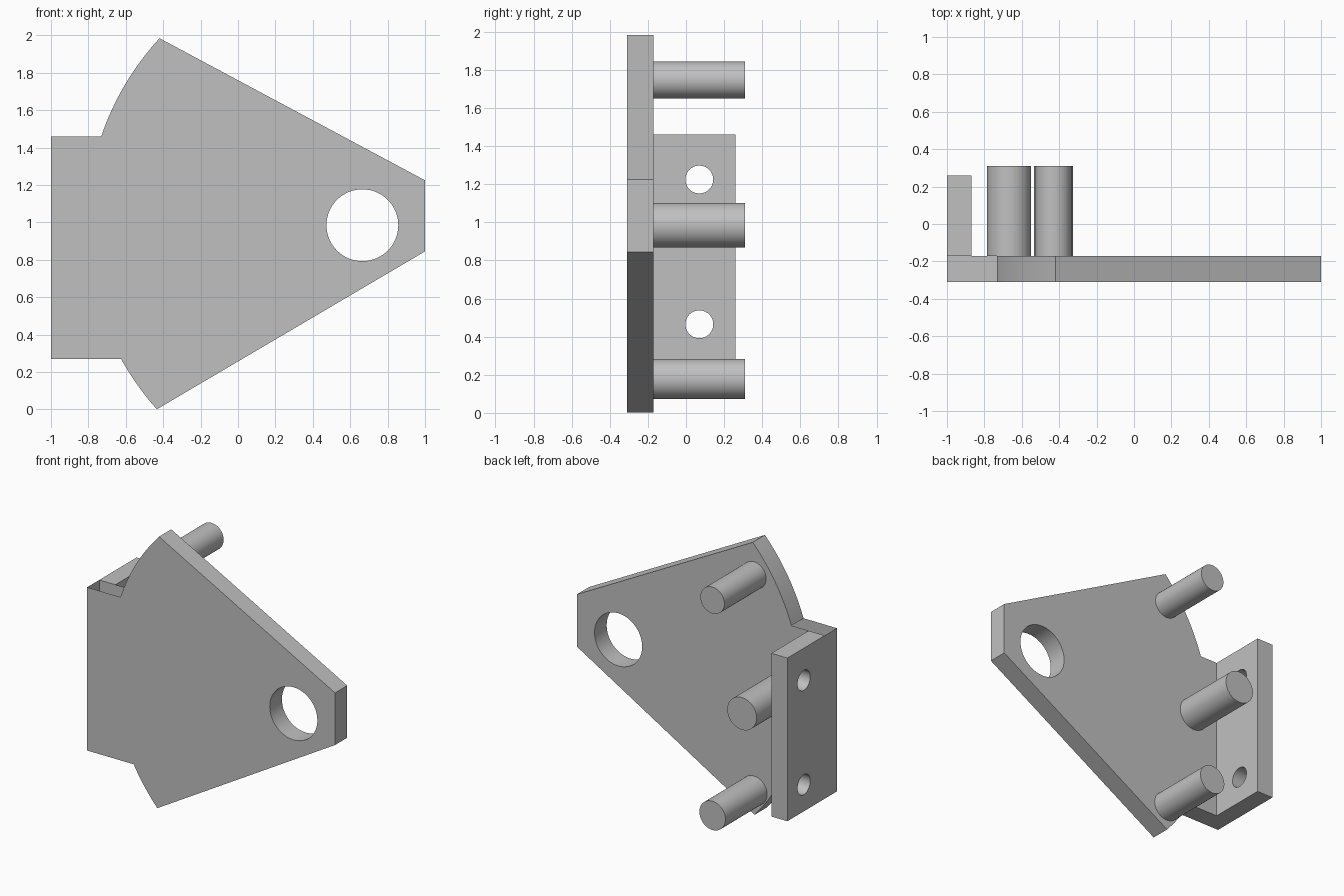
import bpy
import bmesh
from math import atan2, cos, sin, pi, radians
from mathutils import Matrix

cube = bpy.data.objects.get("Cube")
if cube:
    bpy.data.objects.remove(cube, do_unlink=True)

FRONT, BACK = -0.31, -0.17          # plate thickness
FLANGE_BACK, PEG_BACK = 0.26, 0.31
INNER = -0.87                       # inner side of the flange
LOW, HIGH = 0.27, 1.46              # flange height range
PIVOT, ARC_R = (0.665, 0.985), 1.475

grey = bpy.data.materials.new("plain grey")
grey.use_nodes = True
grey.diffuse_color = (0.53, 0.53, 0.53, 1)
grey.node_tree.nodes["Principled BSDF"].inputs["Base Color"].default_value = grey.diffuse_color


def make_object(name, bm):
    mesh = bpy.data.meshes.new(name)
    bm.to_mesh(mesh)
    bm.free()
    mesh.materials.append(grey)
    obj = bpy.data.objects.new(name, mesh)
    bpy.context.collection.objects.link(obj)
    return obj


def cylinder(name, radius, centre, length, axis):
    bm = bmesh.new()
    bmesh.ops.create_cone(bm, cap_ends=True, segments=64, radius1=radius,
                          radius2=radius, depth=length,
                          matrix=Matrix.Translation(centre) @ Matrix.Rotation(pi / 2, 4, axis))
    return make_object(name, bm)


def activate(obj):
    bpy.ops.object.select_all(action='DESELECT')
    obj.select_set(True)
    bpy.context.view_layer.objects.active = obj


def smooth(obj):
    activate(obj)
    bpy.ops.object.shade_smooth_by_angle(angle=radians(30))


def arc(start, end, steps):
    """Points on the rim circle between two (x, z) points."""
    a, b = [atan2(p[1] - PIVOT[1], p[0] - PIVOT[0]) for p in (start, end)]
    angles = [a + (b - a) * i / steps for i in range(steps + 1)]
    return [(PIVOT[0] + ARC_R * cos(t), PIVOT[1] + ARC_R * sin(t)) for t in angles]


def push_back(bm, faces, distance):
    new = bmesh.ops.extrude_face_region(bm, geom=faces)["geom"]
    bmesh.ops.translate(bm, vec=(0, distance, 0),
                        verts=[v for v in new if isinstance(v, bmesh.types.BMVert)])
    return [f for f in new if isinstance(f, bmesh.types.BMFace)]


# Sector plate and mounting flange, as one bracket
bm = bmesh.new()
outline = ([(INNER, HIGH)] + arc((-0.73, HIGH), (-0.42, 1.985), 16)
           + [(1, 1.225), (1, 0.845)] + arc((-0.435, 0), (-0.625, LOW), 10)
           + [(INNER, LOW)])
body = [bm.verts.new((x, FRONT, z)) for x, z in outline]
edge = [bm.verts.new((-1, FRONT, z)) for z in (LOW, HIGH)]
faces = [bm.faces.new(body), bm.faces.new([body[0], body[-1]] + edge)]
backs = push_back(bm, faces, BACK - FRONT)
strip = min(backs, key=lambda f: f.calc_center_median().x)
push_back(bm, [strip], FLANGE_BACK - BACK)
bmesh.ops.recalc_face_normals(bm, faces=bm.faces)
bmesh.ops.dissolve_limit(bm, angle_limit=radians(0.5), verts=bm.verts, edges=bm.edges)
bracket = make_object("bracket_plate", bm)

# Pivot hole and two flange bolt holes
cutters = [cylinder("pivot_cutter", 0.192, (PIVOT[0], -0.24, PIVOT[1]), 0.4, 'X')]
for z in (0.465, 1.225):
    cutters.append(cylinder("bolt_cutter", 0.073, (-0.935, 0.07, z), 0.3, 'Y'))
for cutter in cutters:
    cutter.hide_render = True
    activate(bracket)
    cut = bracket.modifiers.new("hole", 'BOOLEAN')
    cut.operation, cut.solver, cut.object = 'DIFFERENCE', 'EXACT', cutter
    bpy.ops.object.modifier_apply(modifier=cut.name)
    bpy.data.objects.remove(cutter, do_unlink=True)
smooth(bracket)

# Round pegs on the back of the plate
for name, x, z, radius in (("upper_peg", -0.43, 1.748, 0.097),
                           ("middle_peg", -0.668, 0.985, 0.118),
                           ("lower_peg", -0.43, 0.178, 0.105)):
    smooth(cylinder(name, radius, (x, (BACK + PEG_BACK) / 2, z), PEG_BACK - BACK, 'X'))
